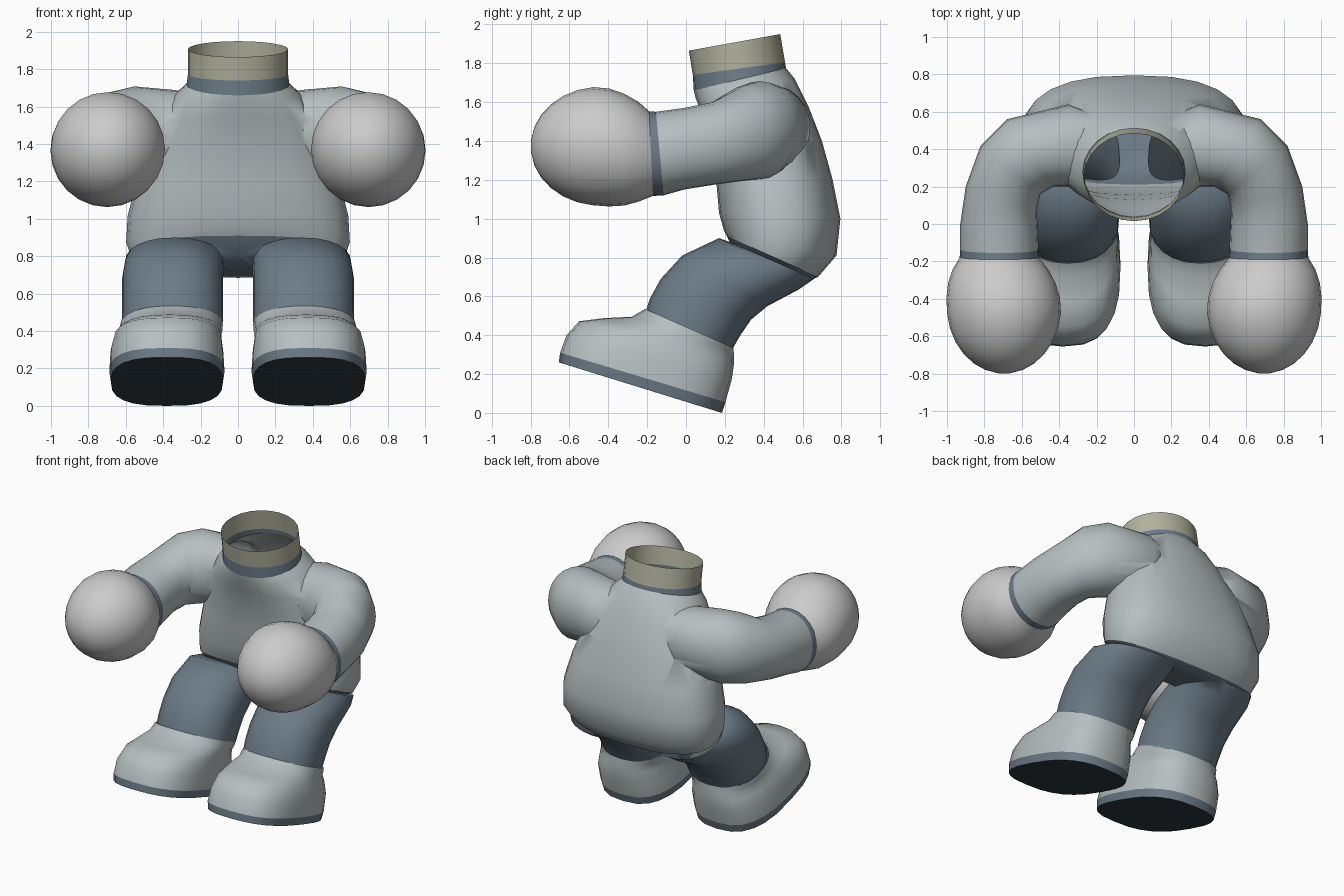
import bpy, bmesh
from math import sin, cos, pi, acos, copysign
from mathutils import Vector as V

if "Cube" in bpy.data.objects:
    bpy.data.objects.remove(bpy.data.objects["Cube"])


def material(name, rgb):
    m = bpy.data.materials.new(name)
    m.diffuse_color = (*rgb, 1)
    m.use_nodes = True
    m.node_tree.nodes["Principled BSDF"].inputs["Base Color"].default_value = m.diffuse_color
    return m


FABRIC = material("fabric", (0.47, 0.52, 0.53))
BLUE = material("slate_blue", (0.15, 0.20, 0.245))
COLLAR = material("collar", (0.45, 0.45, 0.35))
DARK = material("dark_rubber", (0.035, 0.05, 0.06))


def ring(c, u, v, p=2.0, n=24):
    """Planar superellipse around c with half axes u and v."""
    pts = []
    for i in range(n):
        a = 2 * pi * i / n
        x = copysign(abs(cos(a)) ** (2 / p), cos(a))
        y = copysign(abs(sin(a)) ** (2 / p), sin(a))
        pts.append(V(c) + V(u) * x + V(v) * y)
    return pts


def side(x, y1, z1, y2, z2, w, p=2.2):
    """Ring running from its front point to its back point, w = half width."""
    return ring((x, (y1 + y2) / 2, (z1 + z2) / 2), (w, 0, 0),
                (0, (y2 - y1) / 2, (z2 - z1) / 2), p)


def shade(me):
    me.shade_smooth()
    me.set_sharp_from_angle(angle=0.8)


def loft(name, rings, mat=None, caps=(False, False)):
    bm = bmesh.new()
    rows = [[bm.verts.new(p) for p in r] for r in rings]
    n = len(rows[0])
    for a, b in zip(rows, rows[1:]):
        for i in range(n):
            j = (i + 1) % n
            bm.faces.new((a[i], a[j], b[j], b[i]))
    if caps[0]:
        bm.faces.new(rows[0][::-1])
    if caps[1]:
        bm.faces.new(rows[-1])
    bmesh.ops.recalc_face_normals(bm, faces=bm.faces)
    me = bpy.data.meshes.new(name)
    bm.to_mesh(me)
    bm.free()
    if mat:
        me.materials.append(mat)
    shade(me)
    ob = bpy.data.objects.new(name, me)
    bpy.context.collection.objects.link(ob)
    return ob


def fuse(ob, others, mat):
    """Union closed solids, then open the large end caps to leave a skin."""
    for o in others:
        m = ob.modifiers.new("union", "BOOLEAN")
        m.operation, m.solver, m.object = "UNION", "EXACT", o
    dg = bpy.context.evaluated_depsgraph_get()
    me = bpy.data.meshes.new_from_object(ob.evaluated_get(dg))
    ob.modifiers.clear()
    ob.data = me
    for o in others:
        bpy.data.objects.remove(o)
    bm = bmesh.new()
    bm.from_mesh(me)
    ends = [f for f in bm.faces if len(f.verts) > 16 and f.calc_area() > 0.01]
    bmesh.ops.delete(bm, geom=ends, context="FACES")
    bm.to_mesh(me)
    bm.free()
    if not me.materials:
        me.materials.append(mat)
    shade(me)


# sweater: torso with both sleeves
neck = side(0, 0.04, 1.66, 0.515, 1.775, 0.275, 2)
torso = loft("sweater", [
    side(0, 0.21, 0.91, 0.68, 0.70, 0.575, 2.5),
    side(0, 0.195, 0.94, 0.775, 0.81, 0.598, 2.5),
    side(0, 0.17, 1.03, 0.795, 1.0, 0.59, 2.5),
    side(0, 0.155, 1.2, 0.755, 1.2, 0.545, 2.4),
    side(0, 0.13, 1.38, 0.70, 1.4, 0.48, 2.3),
    side(0, 0.085, 1.53, 0.63, 1.58, 0.41, 2.2),
    side(0, 0.05, 1.62, 0.56, 1.72, 0.33, 2.1),
    neck], FABRIC, (True, True))

sleeve_path = [  # x, y, z, half axis x, half axis y, half height
    (0.15, 0.40, 1.48, 0, 0.16, 0.18),
    (0.35, 0.42, 1.47, 0, 0.22, 0.22),
    (0.555, 0.38, 1.455, 0.125, 0.18, 0.253),
    (0.66, 0.29, 1.437, 0.16, 0.13, 0.243),
    (0.71, 0.14, 1.387, 0.19, 0.06, 0.213),
    (0.722, -0.01, 1.36, 0.207, 0.01, 0.21)]
sleeves = []
for s, tag in ((1, "right"), (-1, "left")):
    wrist = ring((0.72 * s, -0.135, 1.335), (0.21, 0, 0), (0, -0.02, 0.215), 2.1)
    cuff = ring((0.72 * s, -0.18, 1.335), (0.212, 0, 0), (0, -0.01, 0.218))
    rings = [ring((x * s, y, z), (ux, uy * s, 0), (0, 0, h), 2.1)
             if s > 0 else ring((-x, y, z), (ux, -uy, 0), (0, 0, h), 2.1)
             for x, y, z, ux, uy, h in sleeve_path[2:]]
    # the shoulder rings face sideways; keep their start point on the outer/back side
    start = [ring((x * s, y, z), (0, uy * s, 0), (0, 0, h), 2.1)
             for x, y, z, ux, uy, h in sleeve_path[:2]]
    sleeves.append(loft("sleeve", start + rings + [wrist], FABRIC, (True, True)))

    # wrist band
    loft(tag + "_wrist_band", [wrist, cuff], BLUE)

    # rounded mitten hand
    hand, a0, steps = [cuff], acos(0.26 / 0.36), 10
    for i in range(1, steps + 1):
        a = a0 + (pi - 0.1 - a0) * i / steps
        y, r = -0.44 + 0.36 * cos(a), 0.306 * sin(a)
        k = max(0, (y + 0.44) / 0.26)
        hand.append(ring(((0.695 + 0.025 * k) * s, y, 1.373 - 0.038 * k),
                         (r, 0, 0), (0, 0, r)))
    loft(tag + "_hand", hand, None, (False, True))
fuse(torso, sleeves, FABRIC)

# neck trim and open collar
seam = side(0, 0.035, 1.74, 0.51, 1.805, 0.268, 2)
loft("neck_trim", [neck, seam], BLUE)
loft("collar", [seam, side(0, 0.015, 1.865, 0.485, 1.95, 0.268, 2)], COLLAR)

# trousers: pelvis with both legs
pelvis = loft("trousers", [
    side(0, 0.21, 0.91, 0.68, 0.70, 0.575, 2.5),
    side(0, 0.26, 0.81, 0.645, 0.685, 0.5, 2.4),
    side(0, 0.33, 0.745, 0.56, 0.70, 0.3),
    side(0, 0.42, 0.73, 0.48, 0.715, 0.05)], BLUE, (True, True))
legs = []
for s, tag in ((1, "right"), (-1, "left")):
    legs.append(loft("leg", [
        side(0.32 * s, 0.25, 0.87, 0.66, 0.69, 0.25),
        side(0.34 * s, 0.17, 0.90, 0.58, 0.635, 0.265),
        side(0.35 * s, -0.02, 0.81, 0.42, 0.55, 0.27),
        side(0.35 * s, -0.13, 0.69, 0.335, 0.48, 0.27),
        side(0.35 * s, -0.185, 0.59, 0.28, 0.40, 0.27),
        side(0.35 * s, -0.205, 0.53, 0.24, 0.33, 0.268)], BLUE, (True, True)))

    # tilted shoe: upper, sole edge and sole
    sole = side(0.38 * s, -0.655, 0.26, 0.185, 0.0, 0.3, 2.7)
    welt = side(0.38 * s, -0.648, 0.31, 0.203, 0.055, 0.308, 2.7)
    loft(tag + "_shoe", [
        welt,
        side(0.38 * s, -0.615, 0.40, 0.235, 0.17, 0.302, 2.7),
        side(0.375 * s, -0.55, 0.472, 0.247, 0.25, 0.287, 2.5),
        side(0.365 * s, -0.42, 0.488, 0.247, 0.29, 0.278, 2.3),
        side(0.36 * s, -0.28, 0.495, 0.246, 0.31, 0.276),
        side(0.355 * s, -0.21, 0.535, 0.245, 0.335, 0.274)], FABRIC)
    loft(tag + "_sole_edge", [sole, welt], BLUE)
    loft(tag + "_sole", [side(0.38 * s, -0.6, 0.243, 0.13, 0.017, 0.25, 2.7), sole],
         DARK, (True, False))
fuse(pelvis, legs, BLUE)
